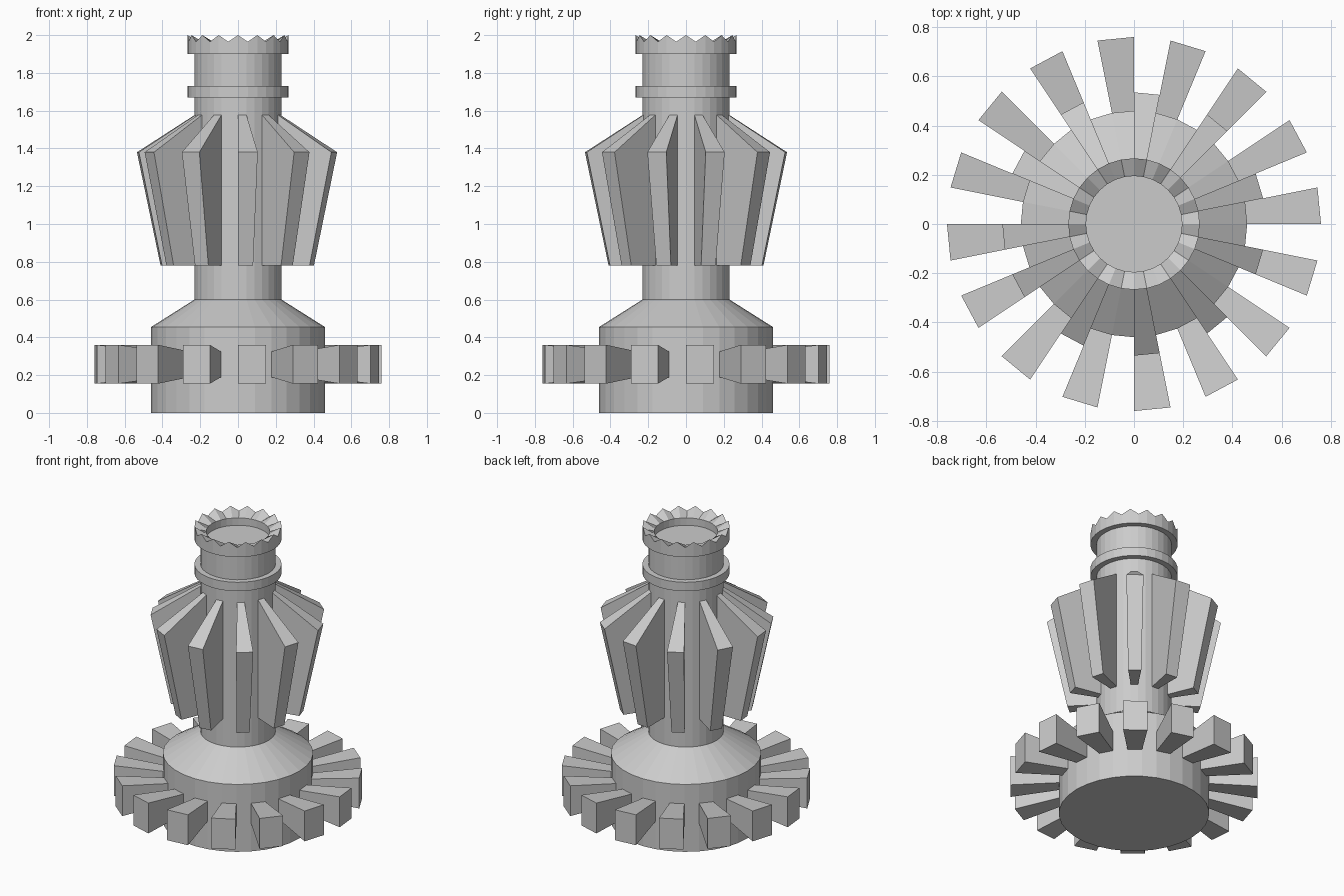
import bpy, bmesh, math

if "Cube" in bpy.data.objects:
    bpy.data.objects.remove(bpy.data.objects["Cube"])

SIDES = 32
STEP = 2 * math.pi / SIDES


def polar(r, k, z):
    return (r * math.cos(k * STEP), r * math.sin(k * STEP), z)


def finish(name, bm):
    bmesh.ops.recalc_face_normals(bm, faces=bm.faces)
    mesh = bpy.data.meshes.new(name)
    bm.to_mesh(mesh)
    bm.free()
    obj = bpy.data.objects.new(name, mesh)
    bpy.context.collection.objects.link(obj)
    return obj


def lathe(name, profile):
    """Revolve (radius, z on even corners, z on odd corners) rows, capping both ends."""
    bm = bmesh.new()
    rings = [[bm.verts.new(polar(r, k, (z0, z1)[k % 2])) for k in range(SIDES)]
             for r, z0, z1 in profile]
    for a, b in zip(rings, rings[1:]):
        for k in range(SIDES):
            n = (k + 1) % SIDES
            bm.faces.new((a[k], a[n], b[n], b[k]))
    bm.faces.new(rings[0])
    bm.faces.new(rings[-1])
    return finish(name, bm)


def wedges(name, outline, starts):
    """One-facet-wide radial wedges with the given (radius, z) side outline."""
    bm = bmesh.new()
    for s in starts:
        a = [bm.verts.new(polar(r, s, z)) for r, z in outline]
        b = [bm.verts.new(polar(r, s + 1, z)) for r, z in outline]
        bm.faces.new(a)
        bm.faces.new(b)
        for i in range(len(a)):
            j = (i + 1) % len(a)
            bm.faces.new((a[i], a[j], b[j], b[i]))
    return finish(name, bm)


# Turned body: base drum, cone, column, collar, notched crown and recessed top
rows = [(0.46, 0), (0.46, 0.455), (0.23, 0.6), (0.23, 1.67), (0.267, 1.67),
        (0.267, 1.73), (0.23, 1.73), (0.23, 1.9), (0.267, 1.9)]
profile = [(r, z, z) for r, z in rows]
profile += [(0.267, 2.0, 1.965), (0.195, 1.95, 1.95), (0.195, 1.9, 1.9)]
lathe("body", profile)

# Flared gear teeth around the base, on every other facet
wedges("base_teeth", [(0.455, 0.19), (0.76, 0.155), (0.76, 0.36), (0.455, 0.324)],
       range(0, SIDES, 2))

# Tall fins on every third facet of the column, starting at the front
fin_facets = [24 + k for k in (0, 3, 6, 9, 12, 15, 18, 21, 24, 26, 29)]
wedges("column_fins", [(0.225, 0.78), (0.41, 0.78), (0.535, 1.38), (0.225, 1.58)],
       fin_facets)
